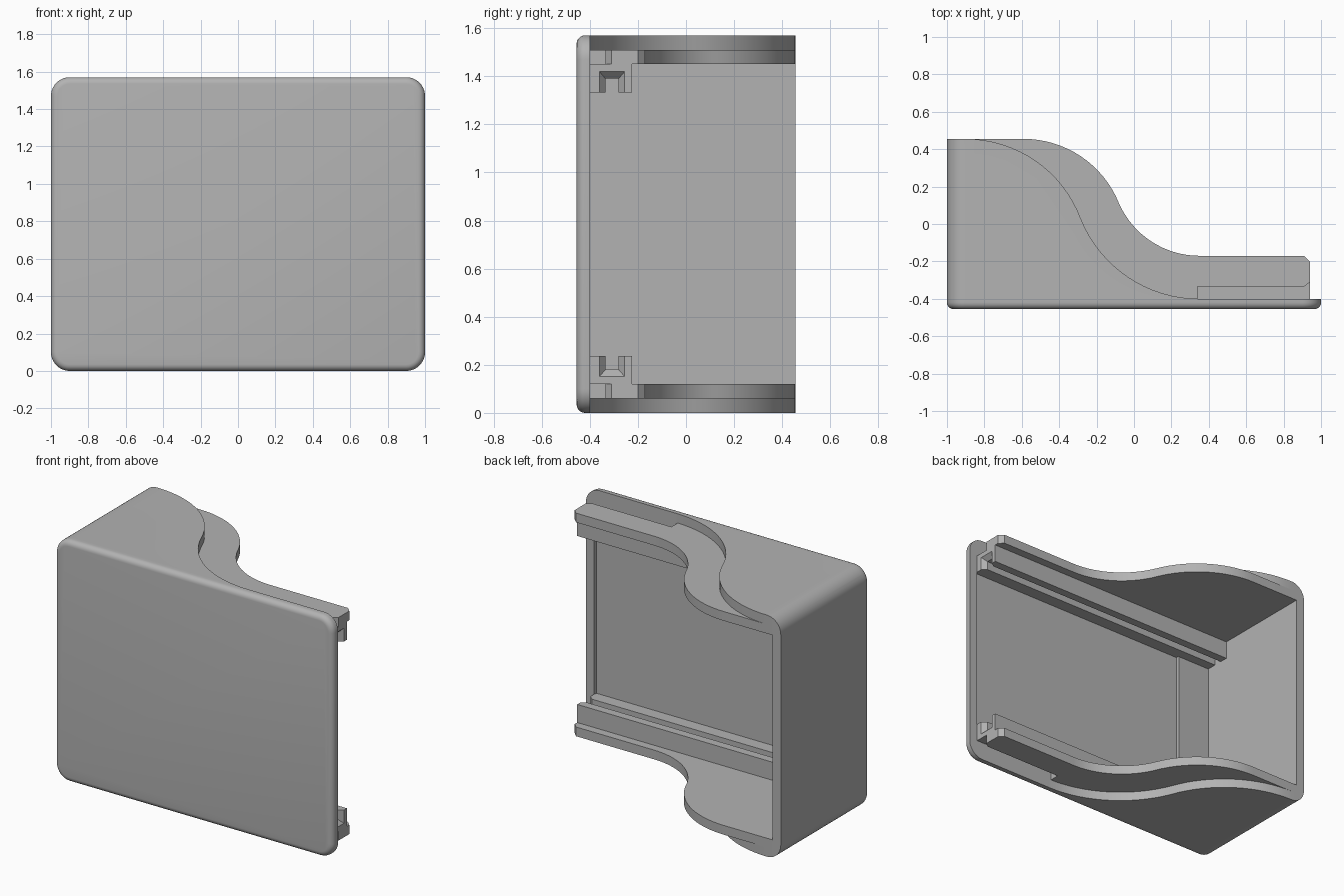
import bpy, bmesh, math
from mathutils import Vector

if "Cube" in bpy.data.objects:
    bpy.data.objects.remove(bpy.data.objects["Cube"])

H = 1.57                      # overall height
BACK, SEAT, FRONT = 0.455, -0.40, -0.455
WALL = 0.06

grey = bpy.data.materials.new("plain_grey")
grey.use_nodes = True
grey.diffuse_color = (0.45, 0.45, 0.45, 1)
grey.node_tree.nodes["Principled BSDF"].inputs["Base Color"].default_value = (0.45, 0.45, 0.45, 1)


def loft(name, start, end):
    """Solid between two matching rings of 3D points."""
    bm = bmesh.new()
    a = [bm.verts.new(p) for p in start]
    b = [bm.verts.new(p) for p in end]
    bm.faces.new(a)
    bm.faces.new(b)
    for i in range(len(a)):
        j = (i + 1) % len(a)
        bm.faces.new((a[i], a[j], b[j], b[i]))
    bmesh.ops.recalc_face_normals(bm, faces=bm.faces)
    mesh = bpy.data.meshes.new(name)
    bm.to_mesh(mesh)
    bm.free()
    mesh.materials.append(grey)
    obj = bpy.data.objects.new(name, mesh)
    bpy.context.collection.objects.link(obj)
    return obj


def box(name, x, y, z):
    ring = [(x[0], y[0]), (x[1], y[0]), (x[1], y[1]), (x[0], y[1])]
    return plate(name, ring, *z)


def plate(name, outline, z0, z1):
    return loft(name, [(x, y, z0) for x, y in outline], [(x, y, z1) for x, y in outline])


def boolean(obj, cutter, operation="DIFFERENCE"):
    mod = obj.modifiers.new("cut", "BOOLEAN")
    mod.object, mod.operation, mod.solver = cutter, operation, "EXACT"
    bpy.context.view_layer.objects.active = obj
    bpy.ops.object.modifier_apply(modifier=mod.name)
    bpy.data.objects.remove(cutter)


def flat_arc(flat, end, steps=16):
    """Arc that leaves 'flat' horizontally and arrives at 'end'."""
    dx, dy = end[0] - flat[0], end[1] - flat[1]
    turn = 2 * math.atan2(abs(dy), abs(dx))
    r = abs(dx) / math.sin(turn)
    sx, sy = math.copysign(1, dx), math.copysign(1, dy)
    return [(flat[0] + sx * r * math.sin(turn * i / steps),
             flat[1] + sy * r * (1 - math.cos(turn * i / steps))) for i in range(steps + 1)]


def s_curve(top, middle, bottom):
    return flat_arc(top, middle) + flat_arc(bottom, middle)[-2::-1]


def rounded_ring(y, r=0.1, inset=0.0, steps=10):
    pts = []
    for k, (cx, cz) in enumerate([(1 - r, H - r), (r - 1, H - r), (r - 1, r), (1 - r, r)]):
        for i in range(steps + 1):
            a = math.pi / 2 * (k + i / steps)
            pts.append((cx + (r - inset) * math.cos(a), y, cz + (r - inset) * math.sin(a)))
    return pts


# Front panel with rounded front edge and a shallow pocket behind
panel = loft("front_panel", rounded_ring(FRONT), rounded_ring(SEAT))
bm = bmesh.new()
bm.from_mesh(panel.data)
rim = [e for e in bm.edges if all(abs(v.co.y - FRONT) < 1e-4 for v in e.verts)]
bmesh.ops.bevel(bm, geom=rim, offset=0.035, segments=5, profile=0.5, affect="EDGES")
bm.to_mesh(panel.data)
bm.free()
boolean(panel, box("pocket", (-0.7, 0.94), (SEAT - 0.022, 0), (0.235, H - 0.235)))

# Outer shell: rounded box trimmed to the S-shaped outline and hollowed
shell = loft("outer_shell", rounded_ring(SEAT), rounded_ring(BACK))
outline = [(-1.1, SEAT), (-1.1, BACK)] + s_curve((-0.9, BACK), (-0.285, 0.03), (0.35, SEAT))
boolean(shell, plate("trim", outline, -0.1, H + 0.1), "INTERSECT")
boolean(shell, box("hollow", (WALL - 1, 1.2), (-0.6, 0.6), (WALL, H - WALL)))

# Inner lips and slide rails, repeated at bottom and top
lip = [(-0.95, BACK), (-0.95, SEAT), (0.34, SEAT), (0.34, -0.335), (0.91, -0.335),
       (0.94, -0.31), (0.94, -0.2), (0.91, -0.17)]
lip += s_curve((-0.59, BACK), (-0.08, 0.11), (0.35, -0.17))[::-1]


def groove(x, grow, floor):
    y0, y1 = -0.335 - grow, -0.28 + grow
    return [(x, y, z) for y, z in ((y0, floor), (y1, floor), (y1, 0.3), (y0, 0.3))]


parts = [panel, shell]
for side in ("bottom", "top"):
    inner = plate(side + "_inner_lip", lip, WALL, 2 * WALL)
    rail = box(side + "_rail", (-0.95, 0.94), (SEAT, -0.225), (2 * WALL, 0.2375))
    boolean(rail, loft("channel", groove(-1.1, 0, 0.18), groove(1.1, 0, 0.18)))
    boolean(rail, loft("flare", groove(0.91, 0, 0.18), groove(0.941, 0.026, 0.15)))
    for obj in (inner, rail):
        if side == "top":
            for v in obj.data.vertices:
                v.co.z = H - v.co.z
            obj.data.flip_normals()
        parts.append(obj)

# Smooth the curves and keep the corners crisp
bpy.ops.object.select_all(action="DESELECT")
for obj in parts:
    obj.select_set(True)
bpy.context.view_layer.objects.active = panel
bpy.ops.object.shade_smooth_by_angle(angle=math.radians(30))
